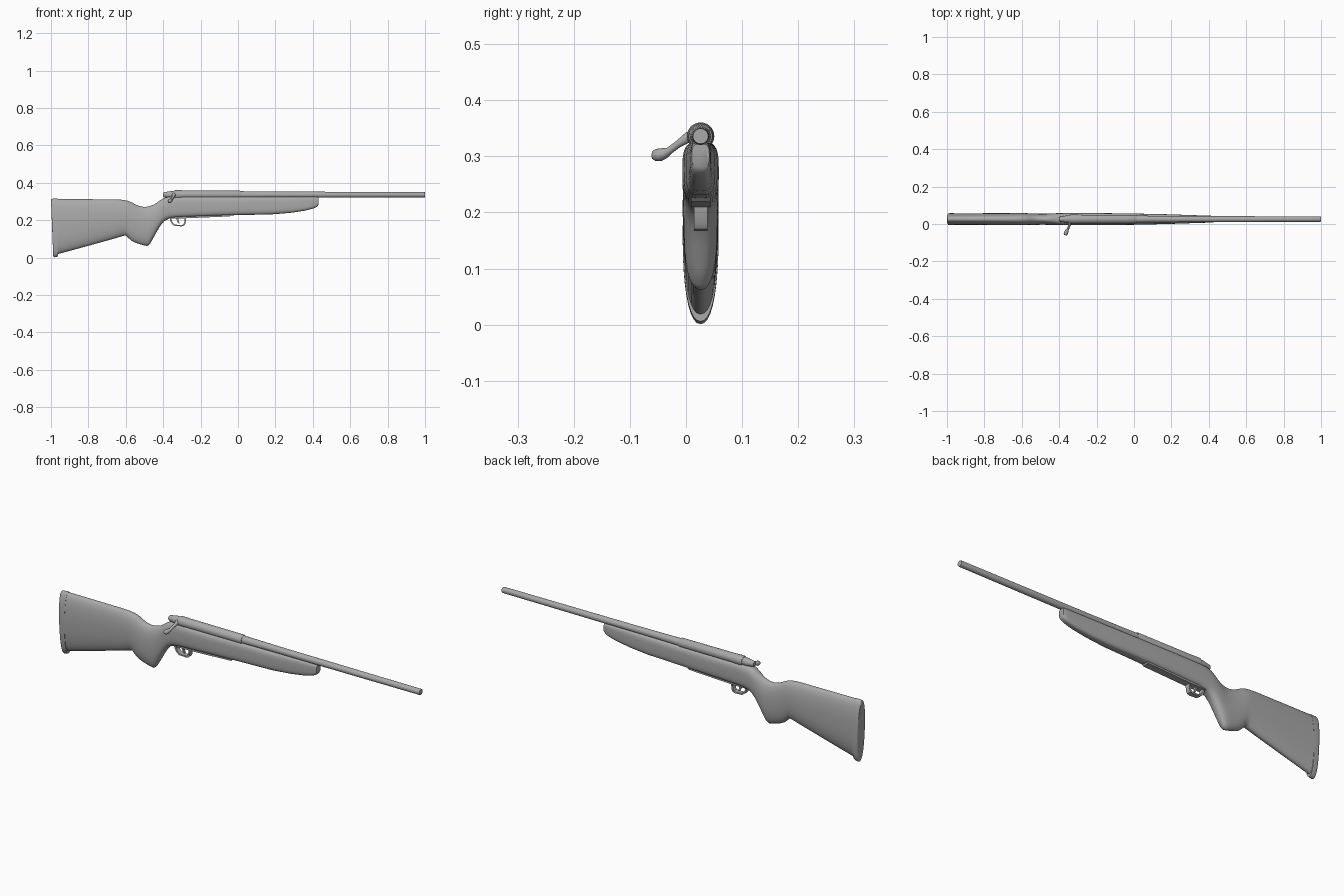
import bpy, bmesh, math
from mathutils import Vector

YC, ZB = 0.026, 0.336          # centre plane and bore height
grey = bpy.data.materials.new("plain grey")
grey.diffuse_color = (0.4, 0.4, 0.4, 1)


def finish(bm, name, angle=40):
    bmesh.ops.recalc_face_normals(bm, faces=bm.faces)
    me = bpy.data.meshes.new(name)
    bm.to_mesh(me)
    bm.free()
    me.materials.append(grey)
    ob = bpy.data.objects.new(name, me)
    bpy.context.collection.objects.link(ob)
    bpy.ops.object.select_all(action='DESELECT')
    ob.select_set(True)
    bpy.context.view_layer.objects.active = ob
    bpy.ops.object.shade_smooth_by_angle(angle=math.radians(angle))
    return ob


def loft(name, rings, angle=40):
    """Skin a list of equal-length rings and cap both ends."""
    bm = bmesh.new()
    vs = [[bm.verts.new(p) for p in r] for r in rings]
    n = len(vs[0])
    for a, b in zip(vs, vs[1:]):
        for i in range(n):
            j = (i + 1) % n
            bm.faces.new((a[i], a[j], b[j], b[i]))
    bm.faces.new(vs[0])
    bm.faces.new(vs[-1])
    return finish(bm, name, angle)


def section(x, top, bot, w, p, lean=0.0, n=36):
    """Superellipse cross-section; lean shifts x with height."""
    pts = []
    for i in range(n):
        a = 2 * math.pi * i / n
        c, s = math.cos(a), math.sin(a)
        y = w * math.copysign(abs(c) ** p, c)
        t = math.copysign(abs(s) ** p, s)
        pts.append((x - lean * t, YC + y, (top + bot) / 2 + (top - bot) / 2 * t))
    return pts


def lathe(name, profile, n=32):
    """Turned part along the bore axis from (x, radius) pairs."""
    return loft(name, [section(x, ZB + r, ZB - r, r, 1, n=n) for x, r in profile], 30)


def plate(name, outline, half):
    """Side outline in x, z extruded across the width."""
    bm = bmesh.new()
    f = bm.faces.new([bm.verts.new((x, YC - half, z)) for x, z in outline])
    g = bmesh.ops.extrude_face_region(bm, geom=[f])["geom"]
    bmesh.ops.translate(bm, vec=(0, 2 * half, 0),
                        verts=[v for v in g if isinstance(v, bmesh.types.BMVert)])
    return finish(bm, name, 30)


# Stock: x, top, bottom, half width
rows = [(-0.965, .313, .018, .031), (-0.80, .312, .063, .0315), (-0.66, .311, .102, .032),
        (-0.62, .309, .114, .032), (-0.60, .306, .119, .032), (-0.585, .302, .104, .032),
        (-0.57, .296, .090, .0315), (-0.55, .285, .080, .031), (-0.53, .276, .073, .0305),
        (-0.505, .271, .066, .030), (-0.485, .272, .062, .030), (-0.473, .275, .070, .030),
        (-0.455, .281, .100, .0305), (-0.435, .292, .137, .031), (-0.415, .307, .170, .0315),
        (-0.395, .319, .194, .032), (-0.37, .325, .208, .0325), (-0.33, .326, .215, .0325),
        (-0.20, .326, .220, .0325), (0.0, .326, .227, .030), (0.18, .326, .231, .026),
        (0.28, .326, .239, .0225), (0.36, .326, .251, .020), (0.405, .326, .263, .0185),
        (0.422, .325, .271, .0175), (0.43, .322, .281, .0155)]
rings = []
for x, t, b, w in rows:
    k = min(1, max(0, (x + 0.46) / 0.12))
    rings.append(section(x, t, b, w, 0.88 - 0.30 * k))
loft("stock", rings, 50)

# Butt pad, slightly proud of the stock and raked at the back
loft("butt_pad", [section(-0.962, .315, .006, .032, .88),
                  section(-0.985, .315, .001, .032, .88, 0.004),
                  section(-0.992, .312, .004, .0305, .88, 0.006),
                  section(-0.994, .308, .008, .028, .88, 0.006)], 40)

# Receiver, barrel and bolt
lathe("receiver", [(-0.342, .0215), (-0.337, .0245), (-0.305, .0245),
                   (-0.295, .0235), (0.008, .0225), (0.013, .0205)])
lathe("barrel", [(0.0, .0190), (0.08, .0180), (0.25, .0165), (0.995, .0145), (1.0, .0135)])
lathe("bolt_shroud", [(-0.40, .010), (-0.396, .0135), (-0.375, .0165),
                      (-0.36, .0195), (-0.335, .0195)])

# Bolt handle sweeping out, down and back, ending in a knob
path = [(-0.343, .018, .340, .011), (-0.343, .004, .334, .0095), (-0.348, -.014, .322, .0065),
        (-0.355, -.030, .310, .0065), (-0.359, -.037, .306, .0095), (-0.363, -.046, .303, .0115),
        (-0.366, -.055, .302, .0105), (-0.367, -.060, .302, .0065)]
pts = [Vector(p[:3]) for p in path]
rings = []
for i, p in enumerate(path):
    d = pts[min(i + 1, len(pts) - 1)] - pts[max(i - 1, 0)]
    u = d.cross(Vector((1, 0, 0))).normalized()
    v = d.cross(u).normalized()
    rings.append([pts[i] + p[3] * (u * math.cos(a) + v * math.sin(a))
                  for a in (2 * math.pi * k / 16 for k in range(16))])
loft("bolt_handle", rings, 50)

# Floor plate under the action
plate("floor_plate", [(-0.375, .222), (-0.37, .209), (-0.28, .210), (-0.045, .220),
                      (-0.035, .230)], 0.0175)

# Trigger guard loop
outer = [(-0.364, .214), (-0.362, .195), (-0.352, .178), (-0.338, .169), (-0.300, .167),
         (-0.287, .171), (-0.280, .182), (-0.277, .214)]
inner = [(-0.285, .214), (-0.288, .185), (-0.293, .177), (-0.302, .174), (-0.335, .176),
         (-0.346, .183), (-0.354, .197), (-0.355, .214)]
plate("trigger_guard", outer + inner, 0.012)

# Trigger
plate("trigger", [(-0.330, .215), (-0.327, .197), (-0.318, .181), (-0.312, .182),
                  (-0.318, .198), (-0.317, .215)], 0.005)
